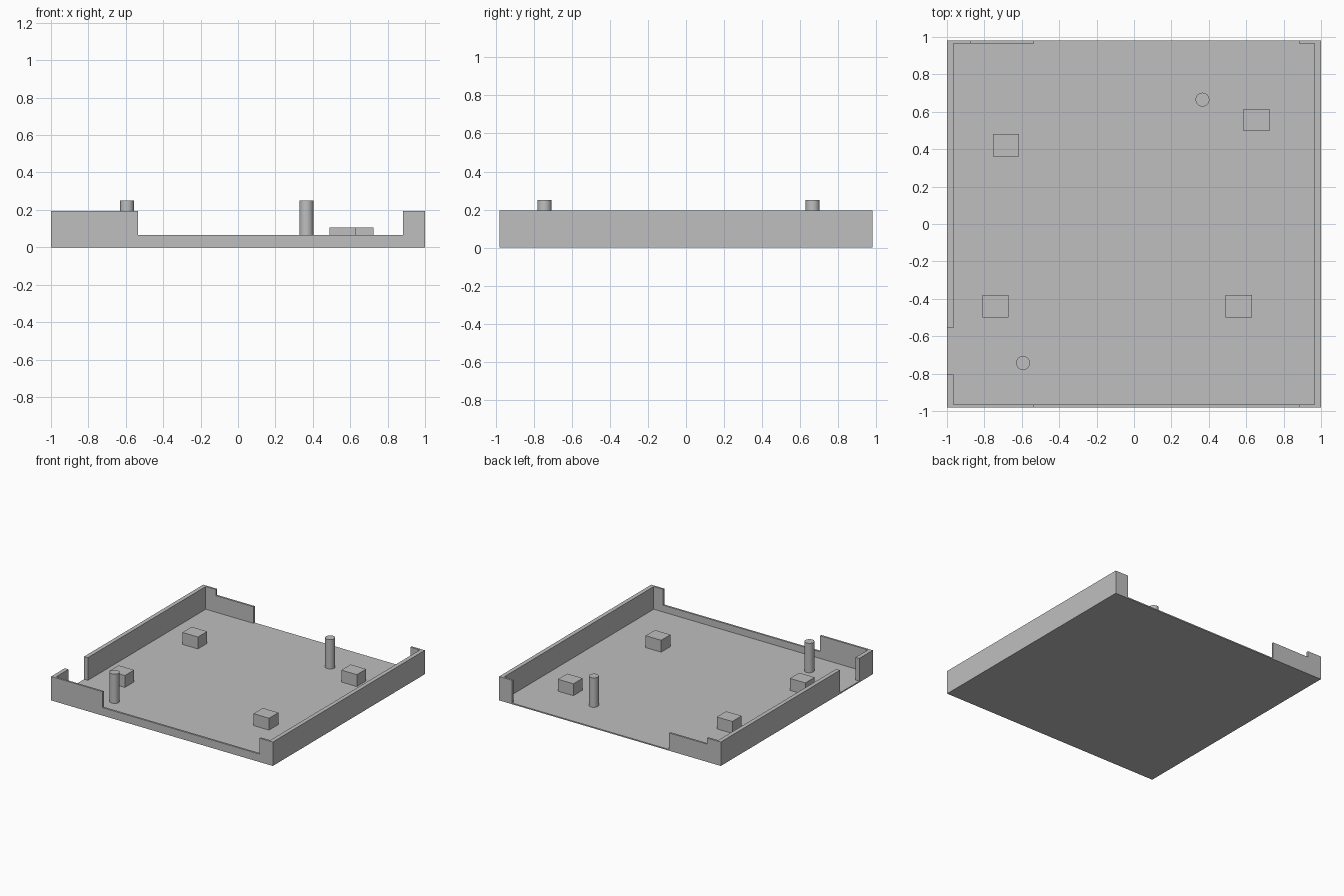
import bpy
import math

if "Cube" in bpy.data.objects:
    bpy.data.objects.remove(bpy.data.objects["Cube"])

FLOOR, TOP = 0.01, 0.195
X, Y = 1.0, 0.98

grey = bpy.data.materials.new("plain_grey")
grey.diffuse_color = (0.52, 0.52, 0.52, 1)
grey.use_nodes = True
grey.node_tree.nodes["Principled BSDF"].inputs["Base Color"].default_value = grey.diffuse_color


def box(name, x0, x1, y0, y1, z0, z1):
    bpy.ops.mesh.primitive_cube_add(
        size=1, location=((x0 + x1) / 2, (y0 + y1) / 2, (z0 + z1) / 2))
    ob = bpy.context.object
    ob.name = name
    ob.scale = (x1 - x0, y1 - y0, z1 - z0)
    bpy.ops.object.transform_apply(location=False, rotation=False, scale=True)
    ob.data.materials.append(grey)
    return ob


# Tray body: a solid slab, hollowed and notched
tray = box("tray", -X, X, -Y, Y, 0, TOP)
cuts = {
    "cavity": (-0.966, 0.966, -0.964, 0.964, FLOOR, 0.4),
    "front_notch": (-0.535, 0.882, -1.1, -0.9, 0.065, 0.4),
    "back_opening": (-0.535, 0.882, 0.9, 1.1, FLOOR, 0.4),
    "back_step": (-0.875, -0.5, 0.9, 1.1, 0.145, 0.4),
    "left_opening": (-1.1, -0.9, -0.805, -0.555, FLOOR, 0.4),
}
for name, dims in cuts.items():
    cutter = box(name + "_cutter", *dims)
    mod = tray.modifiers.new(name, 'BOOLEAN')
    mod.operation = 'DIFFERENCE'
    mod.solver = 'EXACT'
    mod.object = cutter
    bpy.context.view_layer.objects.active = tray
    bpy.ops.object.modifier_apply(modifier=name)
    bpy.data.objects.remove(cutter, do_unlink=True)

# Support blocks on the floor
for i, (x, y) in enumerate([(-0.685, 0.422), (0.655, 0.556),
                            (-0.741, -0.44), (0.56, -0.44)], 1):
    box(f"support_block_{i}", x - 0.07, x + 0.07, y - 0.06, y + 0.06,
        FLOOR, 0.107)

# Round locating posts
for i, (x, y) in enumerate([(0.366, 0.665), (-0.593, -0.743)], 1):
    bpy.ops.mesh.primitive_cylinder_add(
        vertices=32, radius=0.037, depth=0.25 - FLOOR,
        location=(x, y, (0.25 + FLOOR) / 2))
    post = bpy.context.object
    post.name = f"locating_post_{i}"
    post.data.materials.append(grey)
    bpy.ops.object.shade_smooth_by_angle(angle=math.radians(30))
